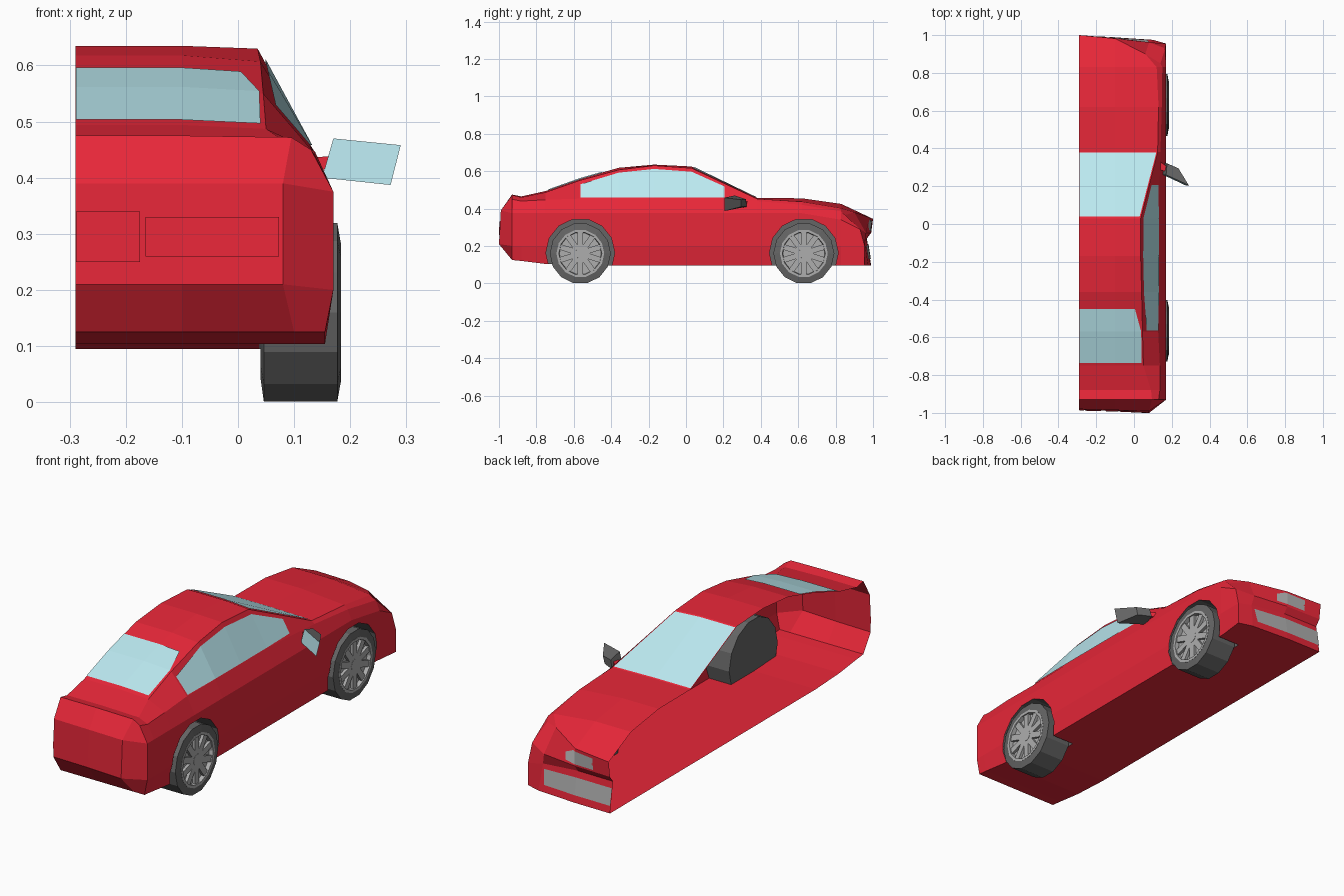
import bpy, bmesh, math
from mathutils import Vector, Matrix
from mathutils.bvhtree import BVHTree

if "Cube" in bpy.data.objects:
    bpy.data.objects.remove(bpy.data.objects["Cube"])

XC = -0.29  # open centre plane of the half car


def material(name, rgb):
    m = bpy.data.materials.new(name)
    m.diffuse_color = (*rgb, 1)
    m.use_nodes = True
    m.node_tree.nodes["Principled BSDF"].inputs["Base Color"].default_value = m.diffuse_color
    return m


RED = material("red_paint", (0.8, 0.02, 0.04))
GLASS = material("glass", (0.5, 0.82, 0.88))
BLACK = material("rubber", (0.13, 0.13, 0.13))
GREY = material("alloy", (0.42, 0.42, 0.42))
LAMP = material("lamp", (0.75, 0.75, 0.75))


def to_object(name, bm, *mats):
    bmesh.ops.recalc_face_normals(bm, faces=bm.faces)
    me = bpy.data.meshes.new(name)
    bm.to_mesh(me)
    bm.free()
    for m in mats:
        me.materials.append(m)
    ob = bpy.data.objects.new(name, me)
    bpy.context.collection.objects.link(ob)
    return ob


def lathe(name, profile, y, z, mat, sides):
    """Spin (x, radius) points about an axle parallel to x."""
    bm = bmesh.new()
    rings = []
    for i in range(sides):
        a = 2 * math.pi * (i + 0.5) / sides
        rings.append([bm.verts.new((x, y + r * math.sin(a), z + r * math.cos(a))) for x, r in profile])
    for i in range(sides):
        a, b = rings[i], rings[(i + 1) % sides]
        for j in range(len(profile) - 1):
            bm.faces.new((a[j], a[j + 1], b[j + 1], b[j]))
    for j in (0, -1):
        bm.faces.new([r[j] for r in rings])
    return to_object(name, bm, mat)


# Body sections: y, roof z, edge x, edge z, shoulder x, shoulder z, floor z
SECTIONS = [
    (-0.93, .475, .095, .472, .130, .450, .125),
    (-0.88, .465, .090, .460, .137, .440, .120),
    (-0.75, .494, .050, .487, .137, .447, .104),
    (-0.57, .558, .045, .550, .128, .453, .095),
    (-0.36, .618, .040, .607, .130, .455, .095),
    (-0.17, .635, .035, .630, .130, .455, .095),
    (0.03, .625, .035, .616, .130, .455, .095),
    (0.38, .456, .125, .452, .140, .440, .095),
    (0.62, .455, .130, .437, .147, .420, .095),
    (0.83, .425, .120, .402, .150, .385, .095)]
rings = [[(XC, y, zc), (-.1, y, zc), (xe, y, ze), (xs, y, zs), (.17, y, min(.375, zs - .045)),
          (.17, y, .2), (.155, y, zb), (XC, y, zb)] for y, zc, xe, ze, xs, zs, zb in SECTIONS]
rings.append([(XC, 1, .345), (-.1, .982, .352), (.06, .90, .38), (.14, .85, .365),
              (.165, .93, .29), (.17, .955, .2), (.17, .955, .095), (XC, .99, .095)])
# Inner rows of the two end grids (bumper levels, top to bottom)
TAIL = [[(XC, -.98, .39), (-.1, -.985, .39), (.08, -.99, .39)],
        [(XC, -.985, .21), (-.1, -.99, .21), (.08, -1, .21)],
        [None, (-.1, -.93, .125), (.1, -.93, .125)]]
NOSE = [[(XC, .99, .27), (-.1, .985, .27), (.08, .962, .27)],
        [(XC, .967, .24), (-.1, .965, .24), (.09, .955, .22)],
        [None, (-.1, .988, .095), (.1, .975, .095)]]

bm = bmesh.new()
V = [[bm.verts.new(p) for p in r] for r in rings]
for a, b in zip(V, V[1:]):
    for j in range(7):
        bm.faces.new((a[j], a[j + 1], b[j + 1], b[j]))
ends = []
for ring, rows in ((V[0], TAIL), (V[-1], NOSE)):
    grid = [ring[:4]] + [[bm.verts.new(p) if p else ring[7] for p in row] + [ring[4 + k]]
                         for k, row in enumerate(rows)]
    for a, b in zip(grid, grid[1:]):
        for j in range(3):
            bm.faces.new((a[j], a[j + 1], b[j + 1], b[j]))
    bm.faces.new(grid[-1])
    ends.append([g[0] for g in grid[1:3]])
bm.faces.new([r[0] for r in V] + ends[1] + [r[7] for r in reversed(V)] + ends[0][::-1])
body = to_object("body_shell", bm, RED, BLACK)
tree = BVHTree.FromPolygons([v.co.copy() for v in body.data.vertices],
                            [p.vertices[:] for p in body.data.polygons])

# Wheel wells cut into the solid, then the centre plane is opened
WHEELS = (("rear", -0.565), ("front", 0.63))
for name, y in WHEELS:
    cut = lathe(name + "_well_cutter", [(.038, .184), (.3, .184)], y, .163, BLACK, 14)
    cut.hide_render = True
    cut.hide_set(True)
    mod = body.modifiers.new("well", 'BOOLEAN')
    mod.operation, mod.solver, mod.object = 'DIFFERENCE', 'EXACT', cut
    mod.material_mode = 'TRANSFER'
me = bpy.data.meshes.new_from_object(body.evaluated_get(bpy.context.evaluated_depsgraph_get()))
body.modifiers.clear()
bm = bmesh.new()
bm.from_mesh(me)
bmesh.ops.delete(bm, geom=[f for f in bm.faces if all(v.co.x < XC + .001 for v in f.verts)], context='FACES_ONLY')
bm.to_mesh(me)
bm.free()
body.data = me
for name, y in WHEELS:
    bpy.data.objects.remove(bpy.data.objects[name + "_well_cutter"])


def panel(name, mat, pairs, axis, sign, lift=.004):
    """Strip of quads laid on the body, seen along an axis; pairs are (top, bottom) 2D points."""
    d = Vector((0, 0, 0))
    d[axis] = sign
    bm = bmesh.new()
    cols = []
    for pair in pairs:
        col = []
        for p in pair:
            q = list(p)
            q.insert(axis, 2 * sign)
            hit, n, _, _ = tree.ray_cast(Vector(q), -d)
            col.append(bm.verts.new(hit + d * lift))
        cols.append(col)
    for a, b in zip(cols, cols[1:]):
        bm.faces.new((a[0], a[1], b[1], b[0]))
    return to_object(name, bm, mat)


# Windows
panel("side_window", GLASS, [((-.565, .53), (-.565, .458)), ((-.36, .592), (-.36, .458)),
                             ((-.17, .612), (-.17, .458)), ((.03, .597), (.03, .458)),
                             ((.31, .472), (.31, .458))], 0, 1)
panel("windscreen", GLASS, [((XC + .001, .04), (XC + .001, .378)), ((-.1, .04), (-.1, .378)),
                            ((.03, .04), (.118, .378))], 2, 1)
for i, (y0, y1, x0, x1) in enumerate([(-.45, -.57, .005, .038), (-.57, -.735, .038, .04)]):
    panel(f"rear_window_{i}", GLASS, [((XC + .001, y0), (XC + .001, y1)), ((-.1, y0), (-.1, y1)),
                                      ((x0, y0), (x1, y1))], 2, 1)

# Tail panels, headlight and grilles
panel("tail_plate", RED, [((XC + .001, .34), (XC + .001, .25)), ((-.175, .34), (-.175, .25))], 1, -1)
panel("tail_light", RED, [((-.165, .33), (-.165, .26)), ((-.1, .33), (-.1, .26)),
                          ((.073, .33), (.073, .26))], 1, -1)
panel("headlight", LAMP, [((.075, .355), (.085, .29)), ((.135, .35), (.145, .31))], 1, 1)
panel("upper_grille", GREY, [((-.2, .335), (-.2, .28)), ((-.1, .34), (-.1, .28)), ((.04, .355), (.05, .29))], 1, 1)
panel("lower_grille", GREY, [((XC + .001, .21), (XC + .001, .13)), ((-.1, .21), (-.1, .13)),
                             ((.08, .20), (.07, .13))], 1, 1)

# Wheels
for name, y in WHEELS:
    z = .16
    lathe(name + "_tyre", [(.04, .12), (.046, .163), (.177, .163), (.183, .128), (.16, .122)], y, z, BLACK, 14)
    lathe(name + "_rim", [(.165, .126), (.184, .128), (.184, .115), (.165, .112)], y, z, GREY, 14)
    lathe(name + "_hub", [(.160, .03), (.180, .028)], y, z, GREY, 10)
    bm = bmesh.new()
    for k in range(10):
        m = (Matrix.Translation((.172, y, z)) @ Matrix.Rotation(k * math.pi / 5, 4, 'X')
             @ Matrix.Translation((0, 0, .07)) @ Matrix.Diagonal((.014, .03, .092, 1)))
        bmesh.ops.create_cube(bm, size=1, matrix=m)
    to_object(name + "_spokes", bm, GREY)


def frustum(name, a, b, mat, cap=True):
    """Join two quads into a tapered block."""
    bm = bmesh.new()
    a, b = [[bm.verts.new(p) for p in q] for q in (a, b)]
    for i in range(4):
        j = (i + 1) % 4
        bm.faces.new((a[i], a[j], b[j], b[i]))
    bm.faces.new(b)
    if cap:
        bm.faces.new(a)
    return to_object(name, bm, mat)


# Door mirror
rim = [(.15, .262, .40), (.17, .26, .47), (.29, .205, .458), (.272, .205, .387)]
frustum("mirror_housing", rim, [(.165, .325, .41), (.175, .32, .45), (.235, .295, .447), (.225, .295, .41)], BLACK, False)
bm = bmesh.new()
bm.faces.new([bm.verts.new(p) for p in rim])
to_object("mirror_glass", bm, GLASS)
frustum("mirror_arm", [(.125, .29, .41), (.125, .29, .435), (.125, .34, .435), (.125, .34, .41)],
        [(.18, .275, .42), (.18, .275, .44), (.18, .3, .44), (.18, .3, .42)], RED)
